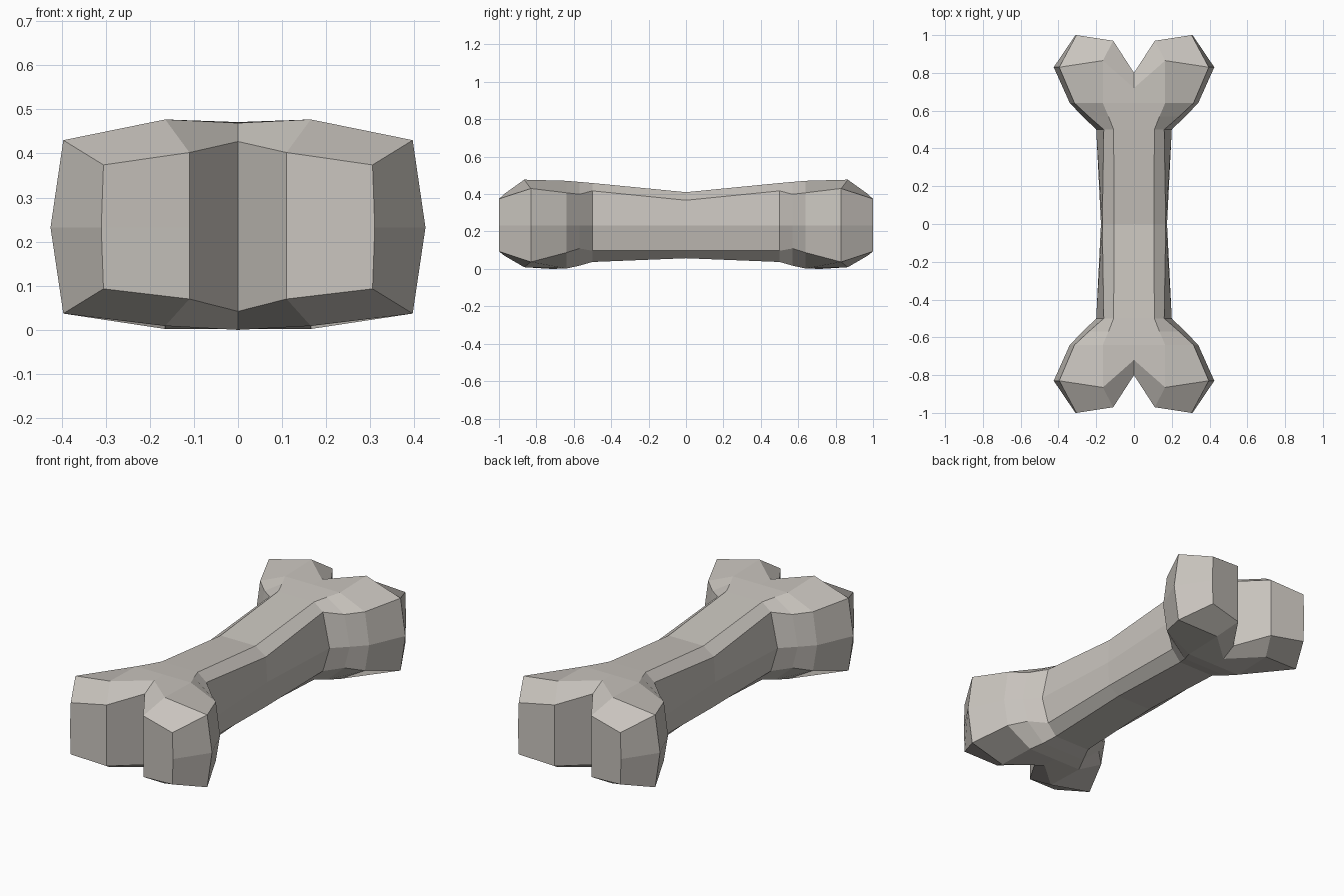
import bpy
import bmesh

# Remove the default cube
cube = bpy.data.objects.get("Cube")
if cube:
    bpy.data.objects.remove(cube, do_unlink=True)

# Warm grey bone material
bone_colour = (0.58, 0.55, 0.51, 1.0)
material = bpy.data.materials.new("warm grey bone")
material.use_nodes = True
material.diffuse_color = bone_colour
shader = next(n for n in material.node_tree.nodes if n.type == 'BSDF_PRINCIPLED')
shader.inputs["Base Color"].default_value = bone_colour

MIDDLE = 0.235

# One quarter of the side wall, from the notch round the knuckle to mid shaft:
# y, waist x, rim x, lower rim height, upper rim height
wall = [
    (0.80, 0, 0, 0.045, 0.43),
    (0.97, 0.11, 0.11, 0.073, 0.405),
    (1.00, 0.31, 0.305, 0.096, 0.377),
    (0.83, 0.425, 0.396, 0.04, 0.433),
    (0.64, 0.34, 0.315, 0.09, 0.41),
    (0.57, 0.272, 0.24, 0.112, 0.402),
    (0.50, 0.20, 0.16, 0.10, 0.42),
    (0, 0.175, 0.168, 0.10, 0.37),
]

# Crown edge from knuckle to mid shaft: y, x, underside height, top height
crown = [
    (0.865, 0.165, 0.012, 0.48),
    (0.64, 0.165, 0.005, 0.474),
    (0.57, 0.135, 0.02, 0.468),
    (0.50, 0.108, 0.04, 0.462),
    (0, 0.105, 0.06, 0.413),
]


def build_cap(bm, rim, side):
    """Close the quarter above (side 1) or below (side 0) its rim."""
    edge = [bm.verts.new((x, y, (low, high)[side])) for y, x, low, high in crown]
    # Centre line starts further back, at the root of the notch
    centre = [bm.verts.new((0, 0.72 if i == 0 else row[0],
                            (0.003, 0.472)[side] if i == 0 else row[2 + side]))
              for i, row in enumerate(crown)]
    bm.faces.new((rim[0], rim[1], edge[0], centre[0]))
    bm.faces.new((rim[1], rim[2], rim[3], edge[0]))
    for i in range(len(crown) - 1):
        bm.faces.new((rim[i + 3], rim[i + 4], edge[i + 1], edge[i]))
        bm.faces.new((edge[i], edge[i + 1], centre[i + 1], centre[i]))


# Quarter mesh with its wall and two caps
bm = bmesh.new()
lower = [bm.verts.new((rim, y, low)) for y, waist, rim, low, high in wall]
waist_ring = [bm.verts.new((waist, y, MIDDLE)) for y, waist, rim, low, high in wall]
upper = [bm.verts.new((rim, y, high)) for y, waist, rim, low, high in wall]
for first, second in ((lower, waist_ring), (waist_ring, upper)):
    for i in range(len(wall) - 1):
        bm.faces.new((first[i], first[i + 1], second[i + 1], second[i]))
build_cap(bm, lower, 0)
build_cap(bm, upper, 1)

# Mirror the quarter across both axes and weld the seams
for axis in ((-1, 1, 1), (1, -1, 1)):
    copy = bmesh.ops.duplicate(bm, geom=bm.verts[:] + bm.edges[:] + bm.faces[:])
    copied = [item for item in copy["geom"] if isinstance(item, bmesh.types.BMVert)]
    bmesh.ops.scale(bm, vec=axis, verts=copied)
    bmesh.ops.remove_doubles(bm, verts=bm.verts[:], dist=0.0005)
lowest = min(v.co.z for v in bm.verts)
bmesh.ops.translate(bm, vec=(0, 0, -lowest), verts=bm.verts[:])
bmesh.ops.recalc_face_normals(bm, faces=bm.faces[:])

mesh = bpy.data.meshes.new("bone")
bm.to_mesh(mesh)
bm.free()
mesh.materials.append(material)
bone = bpy.data.objects.new("bone", mesh)
bpy.context.collection.objects.link(bone)
